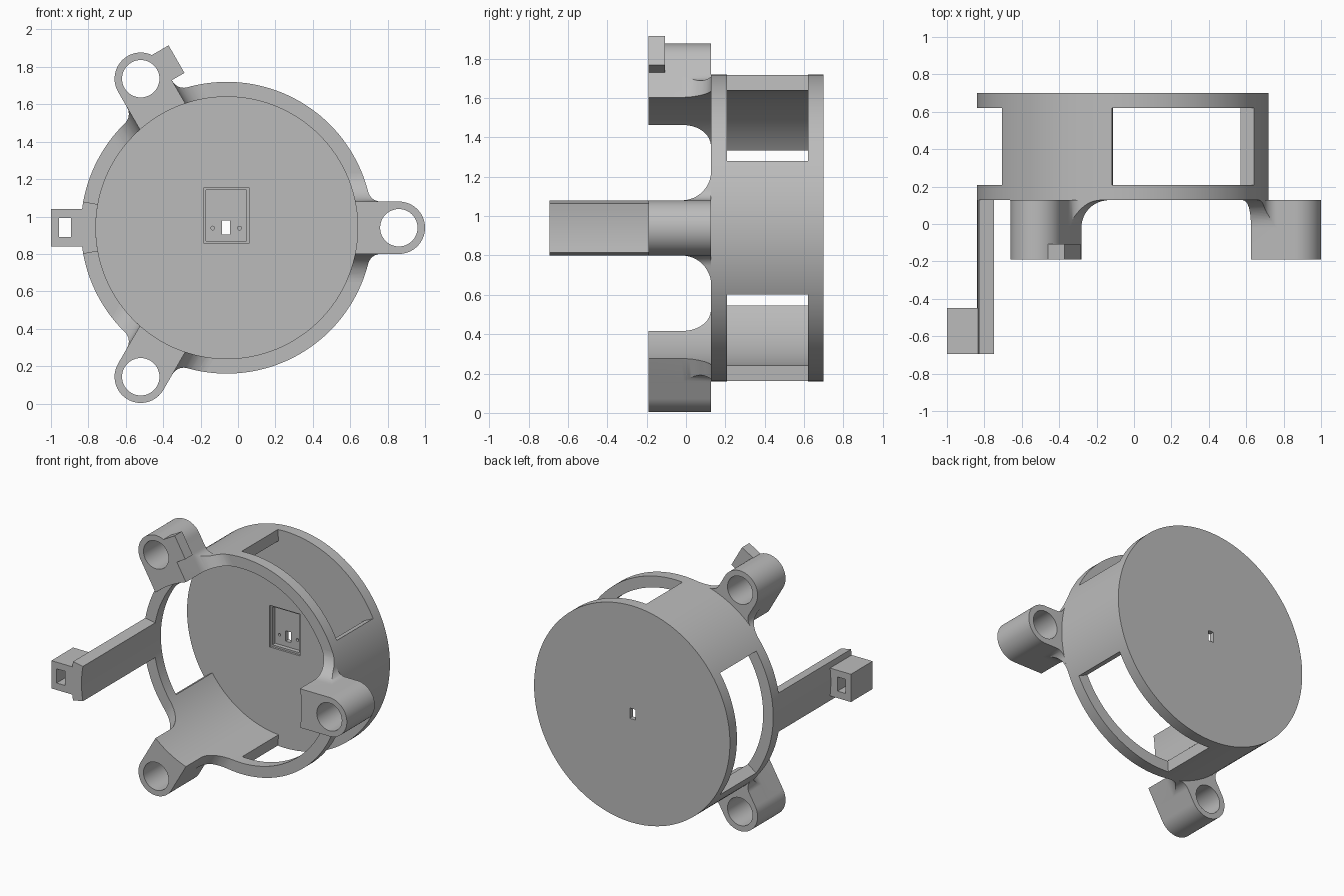
import bpy, bmesh
from math import sin, cos, radians, pi, atan2, sqrt
from mathutils import Vector

cube = bpy.data.objects.get("Cube")
if cube:
    bpy.data.objects.remove(cube, do_unlink=True)

grey = bpy.data.materials.new("plain grey")
grey.use_nodes = True
grey.diffuse_color = (0.5, 0.5, 0.5, 1)
grey.node_tree.nodes["Principled BSDF"].inputs["Base Color"].default_value = (0.5, 0.5, 0.5, 1)

CX, CZ = -0.06, 0.94            # housing axis
R_OUT, R_IN = 0.78, 0.70        # wall radii
FRONT, FLOOR, BACK = 0.128, 0.62, 0.70
TIP = -0.19                     # front of the lugs


def along_y(a, b, h):
    return Vector((a, h, b))


def on_axis(angle):
    """Place (radial, tangential, depth) around the housing axis."""
    c, s = cos(angle), sin(angle)
    return lambda r, t, h: Vector((CX + r * c - t * s, h, CZ + r * s + t * c))


def prism(name, points, lo, hi, place=along_y):
    bm = bmesh.new()
    low = bm.faces.new([bm.verts.new(place(a, b, lo)) for a, b in points])
    high = bm.faces.new([bm.verts.new(place(a, b, hi)) for a, b in points])
    n = len(points)
    for i in range(n):
        j = (i + 1) % n
        bm.faces.new((low.verts[i], low.verts[j], high.verts[j], high.verts[i]))
    bmesh.ops.recalc_face_normals(bm, faces=bm.faces)
    mesh = bpy.data.meshes.new(name)
    bm.to_mesh(mesh)
    bm.free()
    mesh.materials.append(grey)
    obj = bpy.data.objects.new(name, mesh)
    bpy.context.collection.objects.link(obj)
    return obj


def combine(obj, other, operation="DIFFERENCE"):
    mod = obj.modifiers.new("cut", "BOOLEAN")
    mod.operation, mod.object, mod.solver = operation, other, "EXACT"
    bpy.context.view_layer.objects.active = obj
    bpy.ops.object.modifier_apply(modifier=mod.name)
    bpy.data.objects.remove(other, do_unlink=True)


def arc(cx, cy, r, a0, a1, n):
    return [(cx + r * cos(a0 + (a1 - a0) * i / n), cy + r * sin(a0 + (a1 - a0) * i / n))
            for i in range(n + 1)]


def circle(cx, cy, r, n):
    return arc(cx, cy, r, 0, 2 * pi, n)[:-1]


def sector(r0, r1, half, n):
    return arc(0, 0, r1, -half, half, n) + arc(0, 0, r0, half, -half, n)


def rect(a0, a1, b0, b1):
    return [(a0, b0), (a1, b0), (a1, b1), (a0, b1)]


# Housing: a cup with three side windows
housing = prism("housing", circle(0, 0, R_OUT, 144), FRONT, BACK, on_axis(0))
combine(housing, prism("bore", circle(0, 0, R_IN, 144), 0, FLOOR, on_axis(0)))
for deg in (60, 180, 300):
    window = prism("window", sector(0.6, 0.9, radians(34.2), 24), 0.208, FLOOR, on_axis(radians(deg)))
    combine(housing, window)

# Stepped pocket, slot and screw holes in the back plate
combine(housing, prism("pocket_step", rect(-0.182, 0.058, 0.855, 1.155), 0.5, 0.635))
combine(housing, prism("pocket", rect(-0.17, 0.045, 0.868, 1.143), 0.5, 0.665))
combine(housing, prism("slot", rect(-0.086, -0.043, 0.905, 0.98), 0.5, 0.8))
for x in (-0.135, 0.008):
    combine(housing, prism("screw_hole", circle(x, 0.938, 0.01, 16), 0.5, 0.685))

# Lug outline: wall sector blended into a round boss
LUG_R, LUG, FIL = 0.92, 0.14, 0.07
fil_t = LUG + FIL
fil_r = sqrt((R_OUT + FIL) ** 2 - fil_t ** 2)
touch = atan2(fil_t, fil_r)
wide = radians(26)
side = (arc(0, 0, R_OUT, wide, touch, 8)
        + arc(fil_r, fil_t, FIL, pi + touch, 1.5 * pi, 10)[1:]
        + arc(LUG_R, 0, LUG, pi / 2, 0, 16))
outline = side + [(r, -t) for r, t in reversed(side[:-1])] + arc(0, 0, R_IN, -wide, wide, 20)

# Lug side shape: straight at the front, flaring to the ring
flare = [(LUG, TIP - 0.1)] + [(LUG + 0.15 * (1 - cos(a)), -0.022 + 0.15 * sin(a))
                              for a in (i * pi / 24 for i in range(13))]
flare.append((flare[-1][0], 0.2))
flare += [(-t, y) for t, y in reversed(flare)]

for name, deg in (("left_lug", 0), ("upper_lug", 120), ("lower_lug", 240)):
    place = on_axis(radians(deg))
    lug = prism(name, outline, TIP, FRONT, place)
    shape = prism("flare", flare, 0.5, 1.2, lambda t, y, r: place(r, t, y))
    combine(lug, shape, "INTERSECT")
    combine(lug, prism("lug_hole", circle(LUG_R, 0, 0.1, 48), -0.4, 0.4, place))

# Small stop beside the upper lug
prism("upper_lug_stop", rect(0.83, 1.0, -0.218, -0.108), TIP, -0.107, on_axis(radians(120)))

# Long arm on the right with its slotted end block
prism("right_arm", sector(R_IN, R_OUT, radians(10.3), 10), -0.695, FRONT, on_axis(pi))
block = prism("arm_end_block", rect(-1.0, -0.82, 0.84, 1.04), -0.695, -0.448)
combine(block, prism("block_slot", rect(-0.958, -0.893, 0.89, 0.992), -0.9, -0.2))

# Smooth curved walls, keep edges crisp
bpy.ops.object.select_all(action="DESELECT")
for obj in bpy.context.scene.objects:
    if obj.type == "MESH":
        obj.select_set(True)
        bpy.context.view_layer.objects.active = obj
bpy.ops.object.shade_smooth_by_angle(angle=radians(30))
